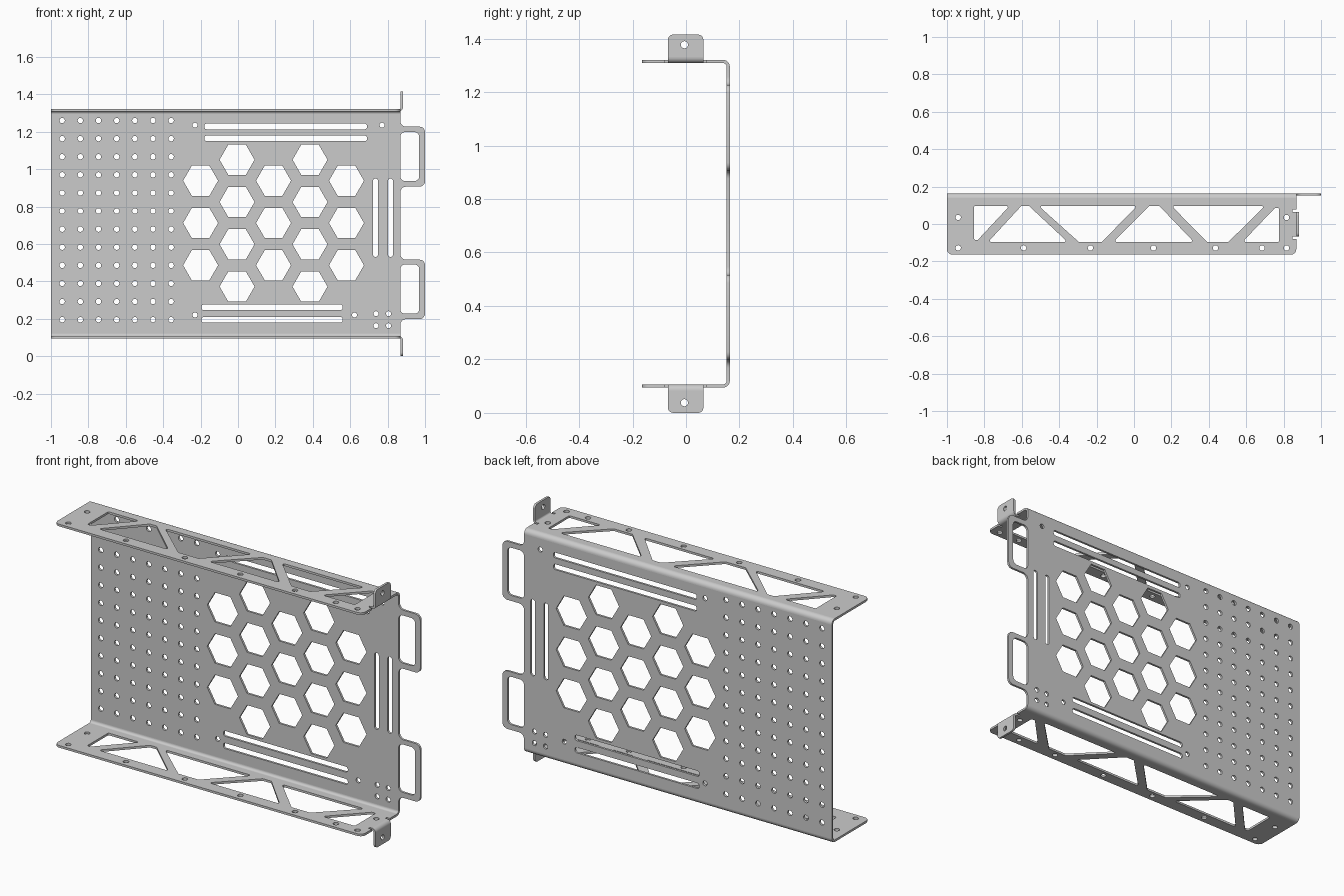
import bpy, bmesh
from math import radians, sin, cos, tan, tau, pi
from mathutils import Vector, Matrix

if "Cube" in bpy.data.objects:
    bpy.data.objects.remove(bpy.data.objects["Cube"])

T = 0.012            # sheet thickness
MID = 0.7075         # height of the symmetry plane
L, R = -1.0, 0.868   # sheet ends along x
Y = 0.164            # half depth
TOP = 1.3205         # outer face of the top flange
BEND = 0.026         # outer bend radius

AXES = {
    'XY': Matrix.Identity(3),
    'XZ': Matrix(((1, 0, 0), (0, 0, -1), (0, 1, 0))),
    'YZ': Matrix(((0, 0, 1), (1, 0, 0), (0, 1, 0))),
}


def rounded(pts, r, n=5):
    """Polygon with filleted corners; r may be one radius or one per corner."""
    out, k = [], len(pts)
    for i in range(k):
        rad = r[i] if isinstance(r, (list, tuple)) else r
        p = Vector(pts[i])
        if not rad:
            out.append(p)
            continue
        u = (Vector(pts[i - 1]) - p).normalized()
        v = (Vector(pts[(i + 1) % k]) - p).normalized()
        half = u.angle(v) / 2
        c = p + (u + v).normalized() * rad / sin(half)
        a = (p + u * rad / tan(half) - c).normalized()
        b = (p + v * rad / tan(half) - c).normalized()
        out += [c + a.slerp(b, j / n) * rad for j in range(n + 1)]
    return out


def circle(x, y, r, n=16, turn=0.0):
    return [(x + r * cos(tau * i / n + turn), y + r * sin(tau * i / n + turn)) for i in range(n)]


def rect(x0, x1, y0, y1, r):
    return rounded([(x0, y0), (x1, y0), (x1, y1), (x0, y1)], r)


def arc_strip(cx, cy, a0, a1, r_out, n=8):
    """Cross-section of a bend in the sheet."""
    angs = [a0 + (a1 - a0) * i / n for i in range(n + 1)]
    outer = [(cx + r_out * cos(a), cy + r_out * sin(a)) for a in angs]
    inner = [(cx + (r_out - T) * cos(a), cy + (r_out - T) * sin(a)) for a in reversed(angs)]
    return outer + inner


def sheet(name, loops, depth, axes, offset, mirror=False):
    """Fill an outline with holes, extrude it, and place it; optional mirrored twin."""
    cu = bpy.data.curves.new(name, 'CURVE')
    cu.dimensions, cu.fill_mode, cu.extrude = '2D', 'BOTH', depth / 2
    for loop in loops:
        sp = cu.splines.new('POLY')
        sp.points.add(len(loop) - 1)
        for pt, co in zip(sp.points, loop):
            pt.co = (co[0], co[1], 0, 1)
        sp.use_cyclic_u = True
    tmp = bpy.data.objects.new(name + "_outline", cu)
    bpy.context.collection.objects.link(tmp)
    dg = bpy.context.evaluated_depsgraph_get()
    me = bpy.data.meshes.new_from_object(tmp.evaluated_get(dg))
    bpy.data.objects.remove(tmp)
    me.name = name
    me.transform(Matrix.Translation(Vector(offset) - Vector((0, 0, MID))) @ AXES[axes].to_4x4())
    bm = bmesh.new()
    bm.from_mesh(me)
    bmesh.ops.remove_doubles(bm, verts=bm.verts, dist=1e-5)
    bmesh.ops.recalc_face_normals(bm, faces=bm.faces)
    bm.to_mesh(me)
    bm.free()
    me.shade_smooth()
    me.set_sharp_from_angle(angle=radians(30))
    ob = bpy.data.objects.new(name, me)
    ob.location.z = MID
    bpy.context.collection.objects.link(ob)
    if mirror:
        m = ob.modifiers.new("mirror", 'MIRROR')
        m.use_axis = (False, False, True)
        m.use_mirror_merge = False
    return ob


# Back panel outline, with the two handles on the right edge
z0, z1 = 2 * MID - TOP + BEND, TOP - BEND
outline, radii = [(L, z0), (R, z0)], [0, 0]
for lo, hi in ((0.198, 0.516), (0.906, 1.227)):
    outline += [(R, lo), (1.0, lo), (1.0, hi), (R, hi)]
    radii += [0.03] * 4
outline += [(R, z1), (L, z1)]
radii += [0, 0]
panel = [rounded(outline, radii)]

# Handle openings
for lo, hi in ((0.227, 0.490), (0.936, 1.198)):
    panel.append(rect(0.868, 0.969, lo, hi, 0.025))
# Grid of small holes
for i in range(7):
    for j in range(12):
        panel.append(circle(-0.94 + i * 0.0971, 0.195 + j * 0.0968, 0.0145, 14))
# Hexagon field
for i in range(5):
    rows, base = (4, 0.372) if i % 2 else (3, 0.486)
    for j in range(rows):
        panel.append(circle(-0.2 + i * 0.195, base + j * 0.226, 0.0935, 6))
# Long slots
for x0, x1, a, b in ((-0.18, 0.69, 1.213, 1.243), (-0.18, 0.69, 1.149, 1.179),
                     (-0.195, 0.56, 0.246, 0.276), (-0.195, 0.56, 0.179, 0.209),
                     (0.722, 0.748, 0.53, 0.95), (0.802, 0.828, 0.53, 0.95)):
    panel.append(rect(x0, x1, a, b, 0.0125))
# Mounting holes
for x, z in ((-0.23, 1.235), (0.77, 1.235), (-0.23, 0.22), (0.623, 0.22),
             (0.738, 0.227), (0.805, 0.227), (0.738, 0.163), (0.805, 0.163)):
    panel.append(circle(x, z, 0.0135))
sheet("back_panel", panel, T, 'XZ', (0, Y - T / 2, 0))

# Flanges: outline with a relief notch for the tab
TB = 0.022                     # tab bend outer radius
TX = 0.882                     # outer face of the tab
ty0, ty1 = -0.068, 0.065       # tab width
nx, gap = TX - TB, 0.012
flange = [rounded([(L, -Y), (R, -Y), (R, ty0 - gap), (nx - 0.012, ty0 - gap), (nx - 0.012, ty0),
                   (nx, ty0), (nx, ty1), (nx - 0.012, ty1), (nx - 0.012, ty1 + gap),
                   (R, ty1 + gap), (R, Y - BEND), (L, Y - BEND)],
                  [0.03, 0.03] + [0] * 10)]
# Truss openings
a, b = 0.097, -0.096
for pts in ([(-0.855, a), (-0.665, a), (-0.835, -0.085), (-0.855, -0.085)],
            [(-0.78, b), (-0.602, a), (-0.562, a), (-0.355, b)],
            [(-0.51, a), (0.017, a), (-0.172, b), (-0.295, b)],
            [(-0.11, b), (0.083, a), (0.135, a), (0.32, b)],
            [(0.2, a), (0.70, a), (0.505, b), (0.392, b)],
            [(0.58, b), (0.753, 0.085), (0.776, 0.085), (0.776, b)]):
    flange.append(rounded(pts, 0.007, 3))
# Flange holes
for x in (-0.94, -0.59, -0.233, 0.104, 0.436, 0.684, 0.815):
    flange.append(circle(x, -0.128, 0.0145))
for x in (-0.94, 0.815):
    flange.append(circle(x, 0.035, 0.0145))
sheet("flange", flange, T, 'XY', (0, 0, TOP - T / 2), True)

# Rounded bend between panel and flange
sheet("flange_bend", [arc_strip(Y - BEND, TOP - BEND, 0, pi / 2, BEND)],
      R - L, 'YZ', ((L + R) / 2, 0, 0), True)

# End tabs with their bend and hole
tz = TOP - T + TB
sheet("tab_bend", [arc_strip(nx, tz, -pi / 2, 0, TB)],
      ty1 - ty0, 'XZ', (0, (ty0 + ty1) / 2, 0), True)
tab = [rounded([(ty0, tz), (ty1, tz), (ty1, 1.415), (ty0, 1.415)], [0, 0, 0.02, 0.02]),
       circle(-0.006, 1.377, 0.0135)]
sheet("end_tab", tab, T, 'YZ', (TX - T / 2, 0, 0), True)
